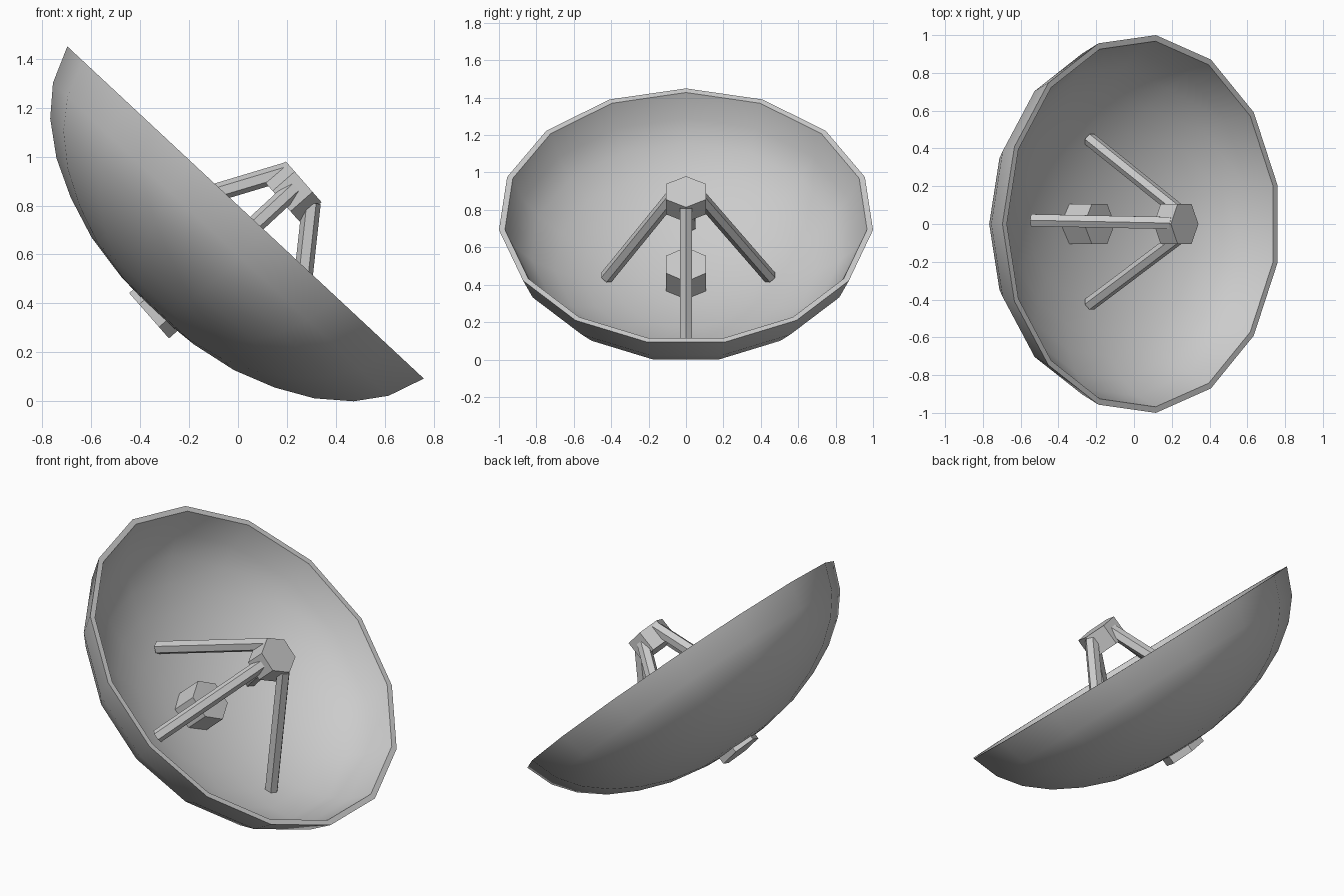
import bpy, bmesh, math
from mathutils import Matrix, Vector

if "Cube" in bpy.data.objects:
    bpy.data.objects.remove(bpy.data.objects["Cube"])


def frame(origin, normal):
    # local z along normal, local x pointing up the tilt
    n = Vector(normal).normalized()
    u = Vector((-n.z, 0, n.x))
    v = n.cross(u)
    m = Matrix((u, v, n)).transposed().to_4x4()
    m.translation = origin
    return m


def make_object(name, bm):
    mesh = bpy.data.meshes.new(name)
    bm.to_mesh(mesh)
    bm.free()
    obj = bpy.data.objects.new(name, mesh)
    bpy.context.collection.objects.link(obj)
    return obj


def hex_prism(name, start, end, radius, squash=1.0):
    # six-sided bar between two points, a corner facing local x
    a, b = Vector(start), Vector(end)
    d = b - a
    x = Vector((0, 1, 0)).cross(d).normalized()
    y = d.normalized().cross(x)
    m = Matrix((x, y, d.normalized())).transposed().to_4x4()
    m.translation = a
    bm = bmesh.new()
    rings = []
    for h in (0, d.length):
        rings.append([bm.verts.new(m @ Vector((
            radius * squash * math.cos(k * math.pi / 3),
            radius * math.sin(k * math.pi / 3), h))) for k in range(6)])
    bm.faces.new(rings[0][::-1])
    bm.faces.new(rings[1])
    for k in range(6):
        j = (k + 1) % 6
        bm.faces.new((rings[0][k], rings[0][j], rings[1][j], rings[1][k]))
    return make_object(name, bm)


# Reflector bowl: closed 15-sided lathe, outer skin then a scaled inner skin
SIDES = 15
outer = [(.205, -.538), (.402, -.503), (.575, -.442), (.727, -.364),
         (.856, -.263), (.947, -.149), (1.0055, 0)]
inner = [(r * .968, w * .9) for r, w in reversed(outer)]
m = frame((.039, 0, .764), (.682, 0, .732))
bm = bmesh.new()
bottom = bm.verts.new(m @ Vector((0, 0, -.551)))
top = bm.verts.new(m @ Vector((0, 0, -.551 * .9)))
rings = [[bm.verts.new(m @ Vector((r * math.cos(2 * math.pi * k / SIDES),
                                   r * math.sin(2 * math.pi * k / SIDES), w)))
          for k in range(SIDES)] for r, w in outer + inner]
for k in range(SIDES):
    j = (k + 1) % SIDES
    bm.faces.new((bottom, rings[0][j], rings[0][k]))
    bm.faces.new((top, rings[-1][k], rings[-1][j]))
    for a, b in zip(rings, rings[1:]):
        bm.faces.new((a[k], a[j], b[j], b[k]))
dish = make_object("dish", bm)
bpy.context.view_layer.objects.active = dish
dish.select_set(True)
bpy.ops.object.shade_smooth_by_angle(angle=math.radians(40))

# Hexagonal hub through the back, and the receiver head in front
axis = Vector((.752, 0, .659))
back = Vector((-.363, 0, .350))
hex_prism("rear_hub", back, back + axis * .24, .123)
face = Vector((.268, 0, .897))
hex_prism("receiver_head", face - axis * .12, face, .123, .9)

# Four struts from the bowl to the receiver head
hex_prism("upper_strut", (-.54, .02, .718), (.20, .005, .94), .037)
hex_prism("lower_strut", (.22, 0, .08), (.30, 0, .81), .038)
for side, y in (("left", 1), ("right", -1)):
    hex_prism(side + "_strut", (-.235, y * .437 + .012, .44),
              (.23, y * .075, .87), .037)
